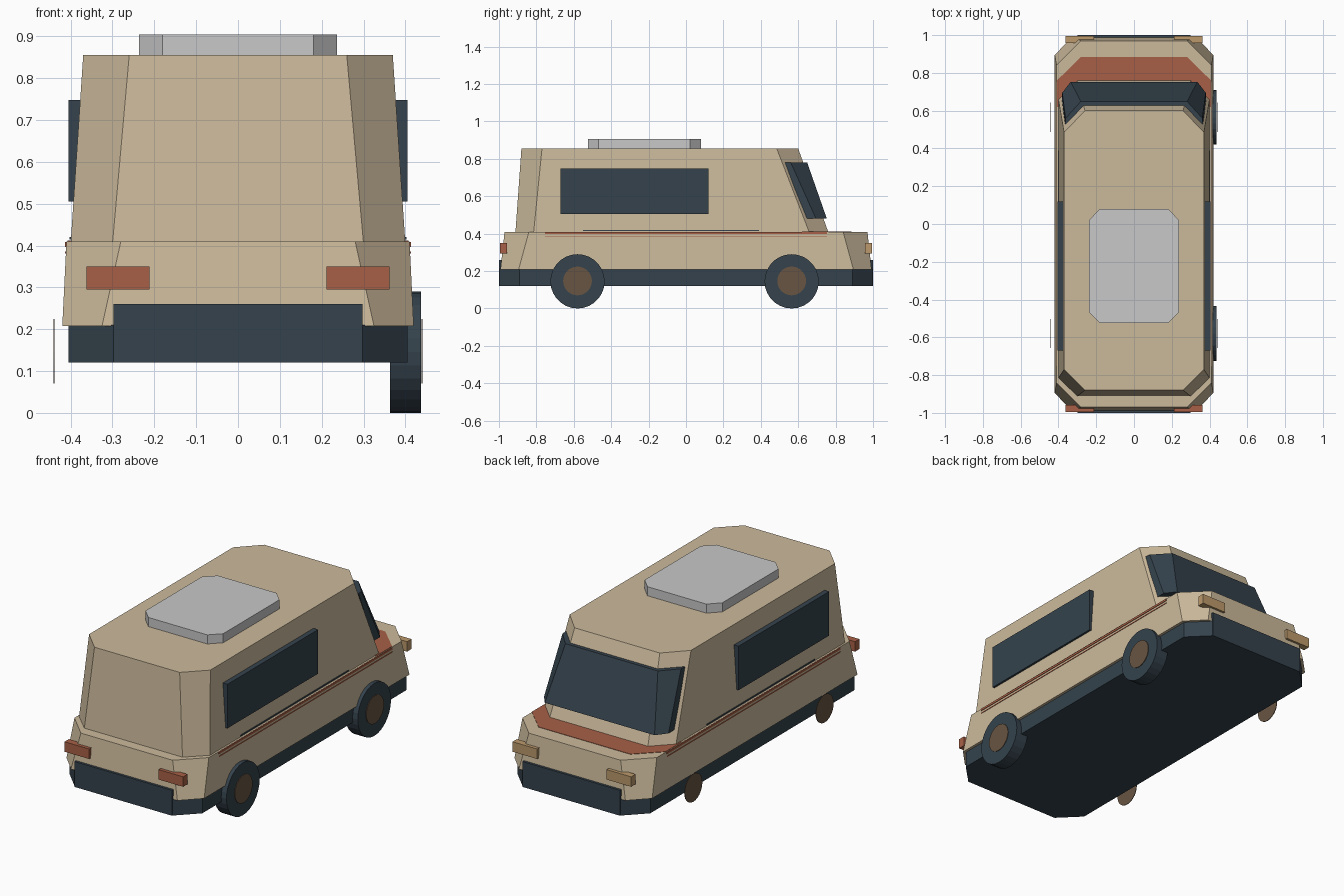
import bpy
import math

cube = bpy.data.objects.get("Cube")
if cube:
    bpy.data.objects.remove(cube, do_unlink=True)


def material(name, rgb):
    mat = bpy.data.materials.new(name)
    mat.use_nodes = True
    mat.diffuse_color = (*rgb, 1)
    mat.node_tree.nodes["Principled BSDF"].inputs["Base Color"].default_value = (*rgb, 1)
    return mat


TAN = material("tan paint", (0.60, 0.49, 0.33))
DARK = material("dark slate", (0.035, 0.055, 0.073))
RUST = material("rust red", (0.39, 0.118, 0.062))
BROWN = material("hub brown", (0.138, 0.089, 0.054))
AMBER = material("headlight amber", (0.50, 0.32, 0.15))
GREY = material("light grey", (0.58, 0.58, 0.58))


def loft(name, mat, z0, lower, z1, upper):
    """Closed solid between two counterclockwise outlines of equal length."""
    n = len(lower)
    verts = [(x, y, z0) for x, y in lower] + [(x, y, z1) for x, y in upper]
    faces = [list(range(n))[::-1], list(range(n, 2 * n))]
    faces += [[i, (i + 1) % n, (i + 1) % n + n, i + n] for i in range(n)]
    mesh = bpy.data.meshes.new(name)
    mesh.from_pydata(verts, [], faces)
    mesh.materials.append(mat)
    obj = bpy.data.objects.new(name, mesh)
    bpy.context.collection.objects.link(obj)
    return obj


def mirrored(half):
    """Complete an outline from its +x half, listed from -y to +y."""
    return half + [(-x, y) for x, y in reversed(half)]


def octagon(side, corner, back, back_corner, front_corner, front):
    return mirrored([(corner, back), (side, back_corner),
                     (side, front_corner), (corner, front)])


def box(name, mat, x0, x1, y0, y1, z0, z1):
    x0, x1 = sorted((x0, x1))
    y0, y1 = sorted((y0, y1))
    outline = [(x0, y0), (x1, y0), (x1, y1), (x0, y1)]
    return loft(name, mat, z0, outline, z1, outline)


def disc(name, mat, radius, width, x, y, z):
    bpy.ops.mesh.primitive_cylinder_add(vertices=28, radius=radius, depth=width,
                                        location=(x, y, z),
                                        rotation=(0, math.pi / 2, 0))
    obj = bpy.context.object
    obj.name = name
    obj.data.materials.append(mat)


# Chassis and body shells
base = octagon(0.405, 0.295, -1, -0.89, 0.89, 1)
loft("chassis", DARK, 0.12, base, 0.21, base)
loft("lower_body", TAN,
     0.208, octagon(0.42, 0.325, -0.992, -0.895, 0.895, 0.992),
     0.41, octagon(0.41, 0.28, -0.97, -0.84, 0.84, 0.97))
loft("cabin", TAN,
     0.405, octagon(0.40, 0.30, -0.912, -0.815, 0.66, 0.762),
     0.855, octagon(0.37, 0.26, -0.88, -0.77, 0.485, 0.60))

# Wraparound windshield
loft("windshield", DARK,
     0.48, mirrored([(0.38, 0.64), (0.38, 0.695), (0.335, 0.753)]),
     0.78, mirrored([(0.365, 0.53), (0.362, 0.56), (0.282, 0.648)]))

# Hood panel
hood = mirrored([(0.408, 0.62), (0.408, 0.76), (0.28, 0.885)])
loft("hood_panel", RUST, 0.407, hood, 0.412, hood)

# Roof vent
vent = octagon(0.237, 0.18, -0.525, -0.468, 0.022, 0.08)
loft("roof_vent", GREY, 0.85, vent, 0.905, vent)

# Bumpers and lamps at both ends
for end, sign, lamp in (("rear", -1, RUST), ("front", 1, AMBER)):
    box(end + "_bumper", DARK, -0.298, 0.298, 0.94 * sign, sign, 0.12, 0.26)
    for side, s in (("left", 1), ("right", -1)):
        box(f"{end}_lamp_{side}", lamp, 0.212 * s, 0.362 * s,
            0.957 * sign, 0.995 * sign, 0.295, 0.35)

# Side windows, stripes and wheel hubs
for side, s in (("left", 1), ("right", -1)):
    box("window_" + side, DARK, 0.36 * s, 0.405 * s, -0.67, 0.12, 0.505, 0.748)
    box("stripe_upper_" + side, RUST, 0.408 * s, 0.414 * s, -0.755, 0.755, 0.397, 0.409)
    box("stripe_lower_" + side, RUST, 0.408 * s, 0.414 * s, -0.755, 0.755, 0.381, 0.386)
    box("trim_" + side, DARK, 0.396 * s, 0.403 * s, -0.55, 0.39, 0.414, 0.42)
    for end, y in (("rear", -0.58), ("front", 0.565)):
        disc(f"hub_{end}_{side}", BROWN, 0.077, 0.003, 0.44 * s, y, 0.147)

# Tires
for end, y in (("rear", -0.58), ("front", 0.565)):
    disc(f"tire_{end}_left", DARK, 0.145, 0.074, 0.4, y, 0.145)
